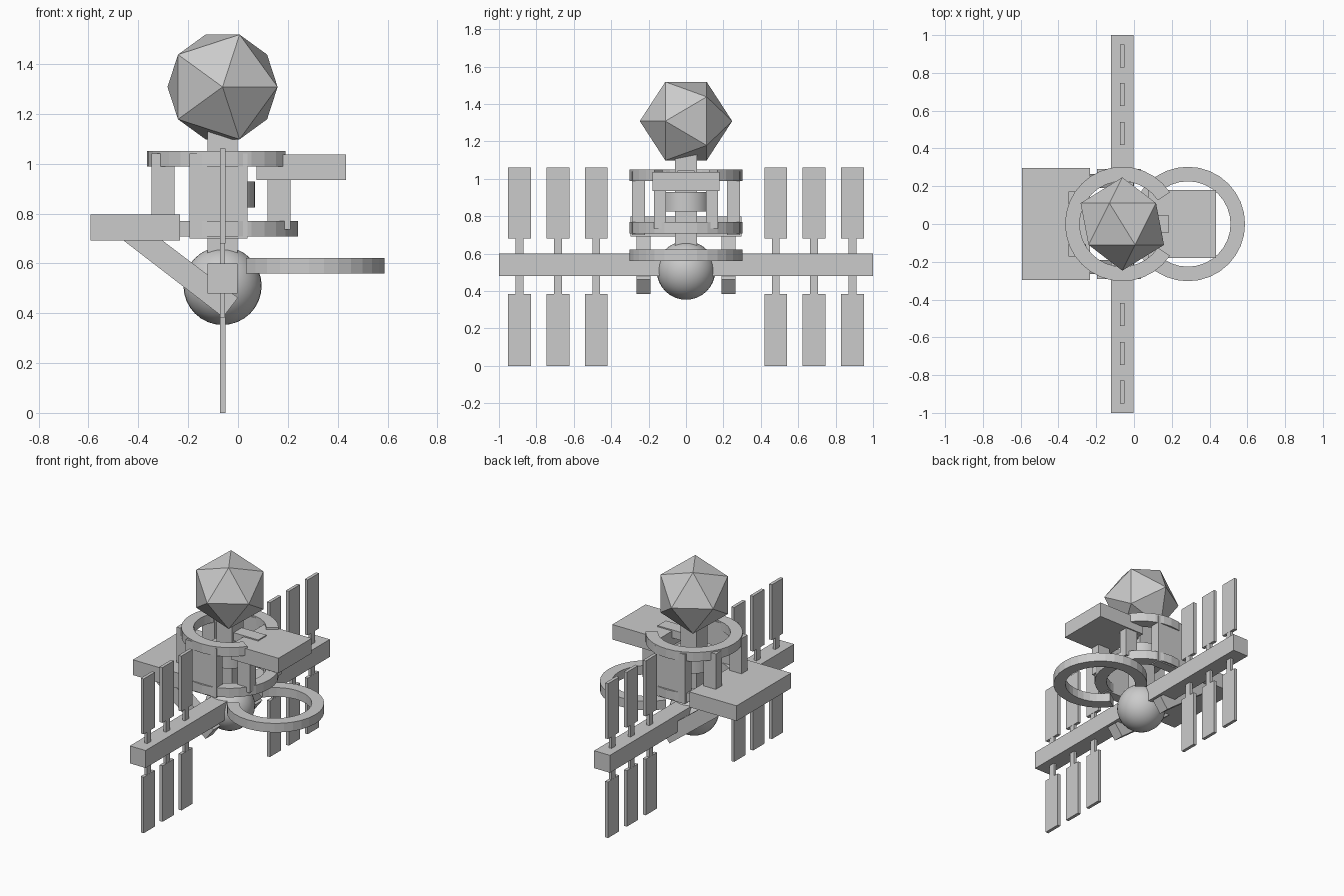
import bpy, bmesh, math

if "Cube" in bpy.data.objects:
    bpy.data.objects.remove(bpy.data.objects["Cube"])

CX = -0.062  # x of the station's main axis


def make_object(name, bm):
    bmesh.ops.recalc_face_normals(bm, faces=bm.faces)
    mesh = bpy.data.meshes.new(name)
    bm.to_mesh(mesh)
    bm.free()
    obj = bpy.data.objects.new(name, mesh)
    bpy.context.collection.objects.link(obj)
    return obj


def prism(name, outline, y0, y1):
    """Extrude an x-z outline along y."""
    bm = bmesh.new()
    face = bm.faces.new([bm.verts.new((x, y0, z)) for x, z in outline])
    new = bmesh.ops.extrude_face_region(bm, geom=[face])["geom"]
    verts = [v for v in new if isinstance(v, bmesh.types.BMVert)]
    bmesh.ops.translate(bm, verts=verts, vec=(0, y1 - y0, 0))
    return make_object(name, bm)


def box(name, x0, x1, y0, y1, z0, z1):
    return prism(name, [(x0, z0), (x1, z0), (x1, z1), (x0, z1)], y0, y1)


def open_ring(name, cx, z0, z1, gap_direction, outer=0.303, inner=0.226, steps=32, gap=6):
    """Flat ring with a gap of a few segments facing gap_direction."""
    bm = bmesh.new()
    sections = []
    for i in range(steps - gap + 1):
        a = gap_direction + math.tau * (i + gap / 2) / steps
        sections.append([bm.verts.new((cx + r * math.cos(a), r * math.sin(a), z))
                         for r, z in ((inner, z0), (outer, z0), (outer, z1), (inner, z1))])
    for s, t in zip(sections, sections[1:]):
        for k in range(4):
            j = (k + 1) % 4
            bm.faces.new((s[k], s[j], t[j], t[k]))
    bm.faces.new(sections[0])
    bm.faces.new(sections[-1])
    return make_object(name, bm)


# Faceted top: an icosahedron with a corner facing the front
bpy.ops.mesh.primitive_ico_sphere_add(subdivisions=1, radius=0.247, location=(CX, 0, 1.308),
                                      rotation=(math.pi / 2, 0, 0))
bpy.context.object.name = "faceted_dome"

# Smooth lower sphere
bpy.ops.mesh.primitive_uv_sphere_add(segments=32, ring_count=16, radius=0.157,
                                     location=(CX, 0, 0.51))
bpy.context.object.name = "lower_sphere"
bpy.ops.object.shade_smooth_by_angle()

# Central column and its collar
box("column", CX - 0.06, CX + 0.06, -0.06, 0.06, 0.5, 1.16)
bpy.ops.mesh.primitive_cylinder_add(vertices=32, radius=0.13, depth=0.105,
                                    location=(CX, 0, 0.877))
bpy.context.object.name = "collar"
bpy.ops.object.shade_smooth_by_angle()

# Long crossbeam with panels above and below
box("crossbeam", CX - 0.06, CX + 0.06, -1, 1, 0.48, 0.60)

# Open rings
open_ring("upper_ring", CX, 0.988, 1.05, 0)
open_ring("middle_ring", CX, 0.708, 0.77, math.pi)
open_ring("lower_ring", 0.285, 0.56, 0.622, math.pi)

# Platforms and the bar joining the column to the upper one
box("left_platform", -0.592, -0.232, -0.296, 0.296, 0.692, 0.797)
box("right_platform", 0.074, 0.434, -0.18, 0.18, 0.934, 1.037)
box("bridge_bar", CX, 0.185, -0.045, 0.045, 0.99, 1.045)

# Parts repeated on both sides
for side, s in (("front", -1), ("back", 1)):
    box(side + "_wall", -0.195, 0.038, s * 0.22, s * 0.29, 0.70, 1.04)
    box(side + "_left_leg", -0.347, -0.255, s * 0.107, s * 0.172, 0.75, 1.04)
    box(side + "_right_leg", 0.118, 0.21, s * 0.107, s * 0.172, 0.735, 0.96)
    prism(side + "_brace", [(-0.535, 0.75), (-0.38, 0.75), (0.0, 0.462), (-0.06, 0.384)],
          s * 0.19, s * 0.265)
    for i, y in enumerate((0.48, 0.685, 0.89)):
        for level, p0, p1, s0, s1 in (("upper", 0.68, 1.06, 0.59, 0.69),
                                      ("lower", 0.0, 0.385, 0.38, 0.49)):
            tag = f"{side}_{level}_{i + 1}"
            box("panel_" + tag, CX - 0.011, CX + 0.011, s * (y - 0.061), s * (y + 0.061), p0, p1)
            box("stem_" + tag, CX - 0.01, CX + 0.01, s * (y - 0.021), s * (y + 0.021), s0, s1)
